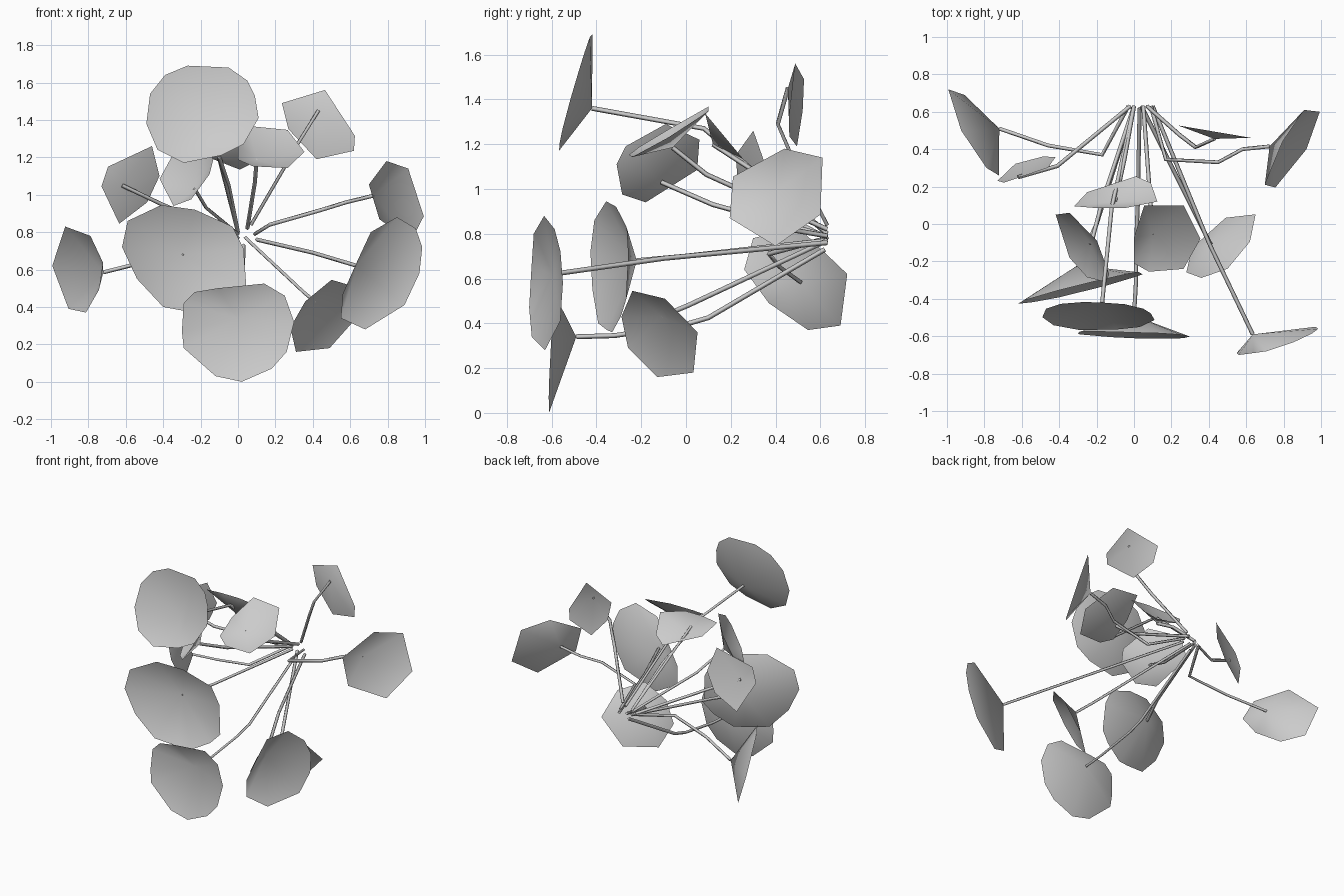
import bpy, bmesh


def stem(name, path):
    # thin four-sided tube along a bent path
    curve = bpy.data.curves.new(name, 'CURVE')
    curve.dimensions = '3D'
    curve.bevel_depth = 0.011
    curve.bevel_resolution = 0
    curve.use_fill_caps = True
    line = curve.splines.new('POLY')
    line.points.add(len(path) - 1)
    for point, co in zip(line.points, path):
        point.co = (*co, 1)
    obj = bpy.data.objects.new(name, curve)
    bpy.context.collection.objects.link(obj)
    bpy.ops.object.select_all(action='DESELECT')
    obj.select_set(True)
    bpy.context.view_layer.objects.active = obj
    bpy.ops.object.convert(target='MESH')


def leaf(name, axis, plane, outline, path):
    # shallow funnel: outline laid on a tilted plane (depth along axis = d + a*u + b*v),
    # drawn in to the tip of its stem
    d, a, b = plane
    bm = bmesh.new()
    rim = []
    for u, v in outline:
        co = [u, v]
        co.insert(axis, d + a * u + b * v)
        rim.append(bm.verts.new(co))
    hub = bm.verts.new(path[-1])
    for i, vert in enumerate(rim):
        bm.faces.new((hub, vert, rim[(i + 1) % len(rim)])).smooth = True
    mesh = bpy.data.meshes.new(name)
    bm.to_mesh(mesh)
    bm.free()
    bpy.context.collection.objects.link(bpy.data.objects.new(name, mesh))
    stem(name.replace("leaf", "stem"), path)


X, Y, Z = 0, 1, 2

# big front leaves
leaf("leaf_front_top", Y, (-.918, -.04, .29),
     [(-.49, 1.38), (-.47, 1.54), (-.39, 1.64), (-.27, 1.69), (-.05, 1.68), (.05, 1.61),
      (.09, 1.53), (.11, 1.41), (.03, 1.27), (-.09, 1.21), (-.29, 1.17), (-.43, 1.24)],
     [(0, .63, .80), (-.12, .08, 1.27), (-.17, -.42, 1.36)])
leaf("leaf_front_middle", Y, (-.316, .26, .07),
     [(-.62, .72), (-.59, .86), (-.41, .945), (-.23, .92), (-.03, .83), (.03, .71),
      (.045, .50), (-.02, .43), (-.15, .36), (-.24, .37), (-.40, .40), (-.54, .55)],
     [(0, .63, .77), (-.2, 0, .70), (-.3, -.22, .68)])
leaf("leaf_front_bottom", Y, (-.611, -.035, .06),
     [(-.30, .27), (-.29, .42), (-.23, .48), (-.11, .50), (.14, .525), (.25, .46),
      (.30, .32), (.26, .16), (.18, .07), (.02, 0), (-.12, .03), (-.29, .18)],
     [(.03, .62, .73), (.02, .10, .425), (.015, -.02, .39), (.01, -.32, .345), (0, -.49, .34)])
leaf("leaf_front_right", Y, (-.868, .4, -.12),
     [(.85, .88), (.95, .82), (.985, .72), (.97, .58), (.89, .41), (.68, .28),
      (.55, .34), (.56, .47), (.64, .65), (.71, .80)],
     [(.10, .63, .76), (.40, -.10, .69), (.635, -.59, .62)])

# medium leaves around the sides
leaf("leaf_lower_right", Y, (-.31, .985, -.774),
     [(.62, .51), (.50, .545), (.36, .43), (.28, .29), (.31, .16), (.49, .18), (.65, .36)],
     [(.04, .63, .77), (.35, .01, .48), (.41, -.11, .43)])
leaf("leaf_lower_left", X, (-.375, -.6, -.3),
     [(.72, .62), (.69, .39), (.545, .37), (.37, .49), (.26, .64), (.30, .78), (.50, .83)],
     [(-.03, .63, .78), (-.17, .37, .71), (-.46, .42, .65), (-.72, .51, .585)])
leaf("leaf_right", X, (.943, .6, -.35),
     [(.44, 1.18), (.61, 1.14), (.60, .885), (.40, .745), (.195, .87), (.21, 1.055)],
     [(.09, .63, .79), (.17, .345, .84), (.45, .33, .92), (.58, .40, .96), (.725, .415, .995)])

# small upper leaves
leaf("leaf_upper_right", Y, (.567, -.17, 0),
     [(.235, 1.49), (.465, 1.56), (.625, 1.315), (.62, 1.235), (.42, 1.19), (.27, 1.35)],
     [(.07, .63, .84), (.245, .475, 1.14), (.33, .41, 1.29), (.43, .455, 1.45)])
leaf("leaf_upper_left", Y, (.81, .45, -.24),
     [(-.73, 1.045), (-.695, 1.15), (-.46, 1.26), (-.42, 1.10), (-.485, .96), (-.635, .845)],
     [(-.02, .63, .78), (-.41, .31, .95), (-.62, .25, 1.05)])
leaf("leaf_inner_left", X, (-1.035, -.7, .6),
     [(.05, 1.085), (.06, 1.22), (-.09, 1.29), (-.27, 1.19), (-.31, 1.11),
      (-.285, .975), (-.18, .94)],
     [(0, .63, .79), (-.17, .12, .93), (-.23, -.11, 1.03)])
leaf("leaf_inner_top", Z, (1.313, -.1, .6),
     [(0, -.07), (.055, .10), (.265, .10), (.355, -.08), (.265, -.24), (.08, -.255), (0, -.21)],
     [(.05, .63, .82), (.09, .09, 1.065), (.10, -.06, 1.185)])
leaf("leaf_inner_back", Z, (1.44, 0, -1.2),
     [(-.32, .095), (-.25, .17), (.01, .255), (.09, .22), (.125, .12), (-.05, .085), (-.2, .085)],
     [(0, .63, .80), (-.05, .35, 1.05), (-.10, .12, 1.2)])
